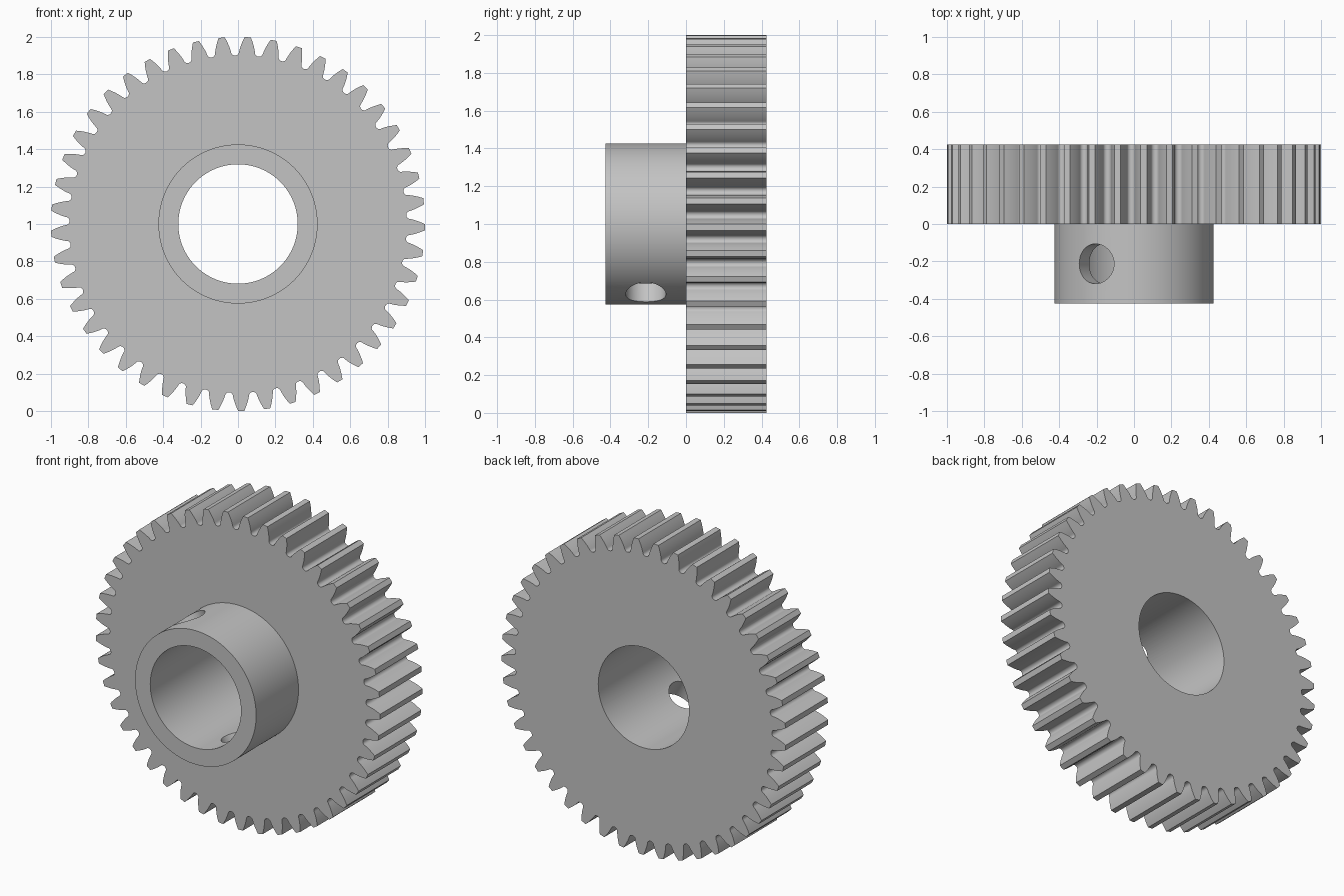
import bpy, bmesh, math

if "Cube" in bpy.data.objects:
    bpy.data.objects.remove(bpy.data.objects["Cube"], do_unlink=True)

TEETH = 45
MODULE = 2 / (TEETH + 2)
PITCH = MODULE * TEETH / 2
BASE = PITCH * math.cos(math.radians(20))
WIDTH = 10 * MODULE          # gear thickness, hub length and hub radius
BORE = 7.5 * MODULE
TURN = math.radians(-1)      # angle of the first tooth
STEP = math.tau / TEETH

steel = bpy.data.materials.new("grey steel")
steel.use_nodes = True
steel.diffuse_color = (0.55, 0.55, 0.55, 1)
steel.node_tree.nodes["Principled BSDF"].inputs["Base Color"].default_value = (0.55, 0.55, 0.55, 1)


def involute(r):
    a = math.acos(BASE / r)
    return math.tan(a) - a


def half_angle(r):
    """Half the angular thickness of a tooth at radius r."""
    return math.pi / (2 * TEETH) + involute(PITCH) - involute(r)


def tooth_points():
    """One tooth and the rounded gap after it, as (radius, angle)."""
    low, root = 0.92, 0.901
    radii = [low + (1 - low) * i / 6 for i in range(7)]
    pts = [(r, -half_angle(r)) for r in radii]
    pts += [(r, half_angle(r)) for r in reversed(radii)]
    gap = STEP / 2 - half_angle(low)
    for i in range(1, 8):
        t = math.pi * i / 8
        pts.append((low - (low - root) * math.sin(t), STEP / 2 - gap * math.cos(t)))
    return pts


def cylinder(name, radius, depth, y, rotation, sides=128):
    bpy.ops.mesh.primitive_cylinder_add(vertices=sides, radius=radius, depth=depth,
                                        location=(0, y, 1), rotation=rotation)
    ob = bpy.context.object
    ob.name = name
    ob.data.materials.append(steel)
    return ob


def combine(target, other, operation):
    """Apply a boolean to the target and remove the other solid."""
    mod = target.modifiers.new(operation.lower(), 'BOOLEAN')
    mod.operation, mod.object, mod.solver = operation, other, 'EXACT'
    bpy.context.view_layer.objects.active = target
    bpy.ops.object.modifier_apply(modifier=mod.name)
    bpy.data.objects.remove(other, do_unlink=True)


# Toothed wheel, extruded toward the back
bm = bmesh.new()
outline = [bm.verts.new((r * math.cos(TURN + k * STEP + a), 0, 1 + r * math.sin(TURN + k * STEP + a)))
           for k in range(TEETH) for r, a in tooth_points()]
face = bm.faces.new(outline)
back = bmesh.ops.extrude_face_region(bm, geom=[face])
bmesh.ops.translate(bm, vec=(0, WIDTH, 0),
                    verts=[g for g in back["geom"] if isinstance(g, bmesh.types.BMVert)])
bmesh.ops.recalc_face_normals(bm, faces=bm.faces)
mesh = bpy.data.meshes.new("spur_gear")
bm.to_mesh(mesh)
bm.free()
mesh.materials.append(steel)
gear = bpy.data.objects.new("spur_gear", mesh)
bpy.context.collection.objects.link(gear)

# Hub on the front, overlapping into the wheel
along_y = (math.pi / 2, 0, 0)
overlap = 0.1
hub = cylinder("hub", WIDTH, WIDTH + overlap, (overlap - WIDTH) / 2, along_y)
combine(gear, hub, 'UNION')

# Shaft bore through everything
combine(gear, cylinder("bore_cutter", BORE, 2, 0, along_y), 'DIFFERENCE')

# Cross hole through both walls of the hub
drill = cylinder("set_screw_cutter", 2.5 * MODULE, 1.2, -WIDTH / 2,
                 (0, math.radians(-29), 0), 64)
combine(gear, drill, 'DIFFERENCE')

bpy.ops.object.select_all(action='DESELECT')
gear.select_set(True)
bpy.context.view_layer.objects.active = gear
bpy.ops.object.shade_smooth_by_angle(angle=math.radians(30))
